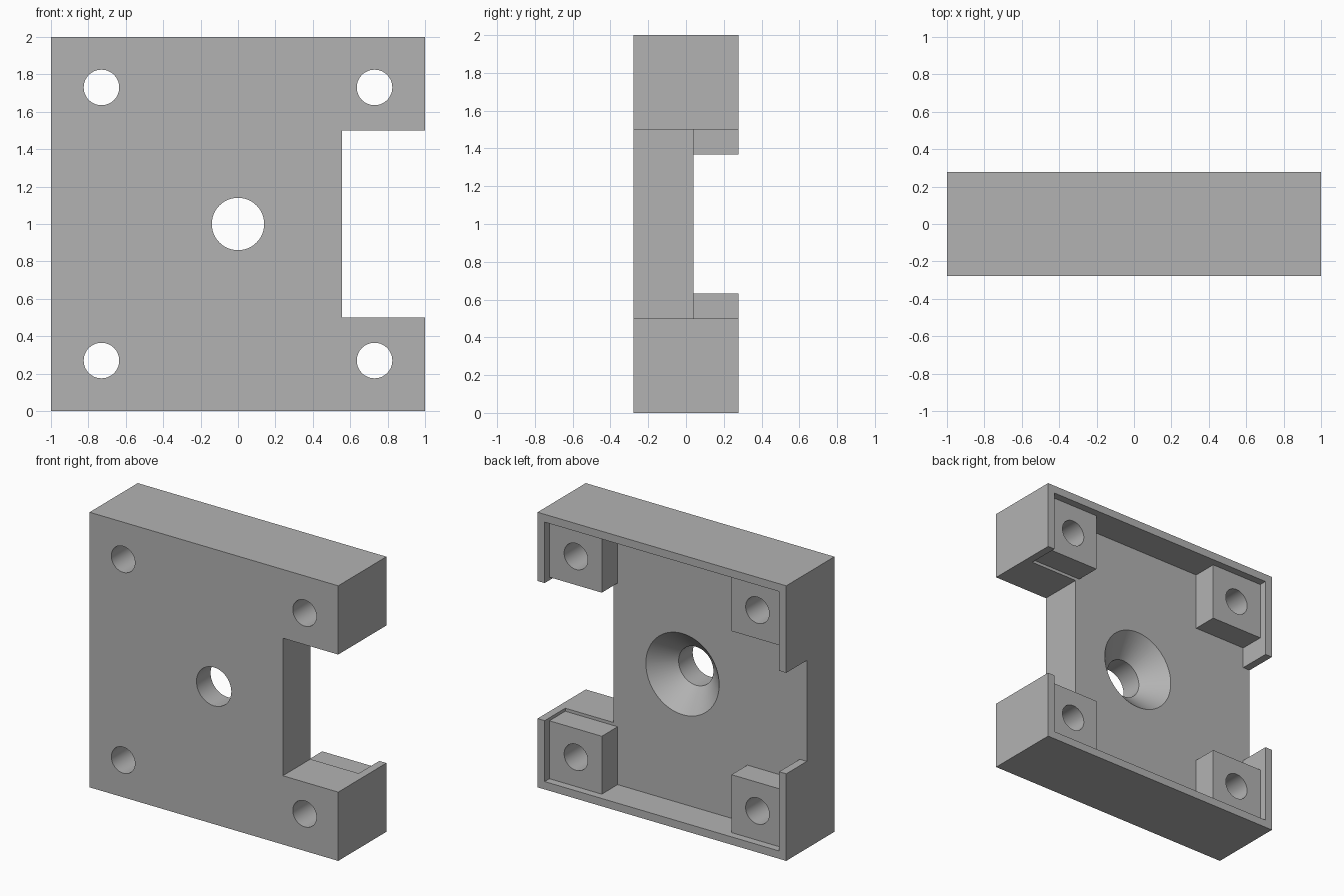
import bpy, bmesh
from math import cos, sin, pi, radians

old = bpy.data.objects.get("Cube")
if old:
    bpy.data.objects.remove(old)

# Main dimensions
DEPTH = 0.277      # half thickness of the block
FLOOR = 0.04       # pocket floor
WALL = 0.057       # rim thickness
BOSS_TOP = 0.222   # bosses sit just below the rim
HOLE = 0.73        # screw hole offset from the middle

grey = bpy.data.materials.new("plain grey")
grey.use_nodes = True
colour = (0.45, 0.45, 0.45, 1)
grey.diffuse_color = colour
grey.node_tree.nodes["Principled BSDF"].inputs["Base Color"].default_value = colour


def loft(name, rings):
    """Closed solid through matching rings of points."""
    bm = bmesh.new()
    loops = [[bm.verts.new(p) for p in ring] for ring in rings]
    n = len(loops[0])
    for a, b in zip(loops, loops[1:]):
        for i in range(n):
            j = (i + 1) % n
            bm.faces.new((a[i], a[j], b[j], b[i]))
    bm.faces.new(loops[0])
    bm.faces.new(loops[-1])
    bmesh.ops.recalc_face_normals(bm, faces=bm.faces)
    mesh = bpy.data.meshes.new(name)
    bm.to_mesh(mesh)
    bm.free()
    mesh.materials.append(grey)
    obj = bpy.data.objects.new(name, mesh)
    bpy.context.collection.objects.link(obj)
    return obj


def prism(name, outline, y0, y1):
    """Extrude an x, z outline along y."""
    return loft(name, [[(x, y, z) for x, z in outline] for y in (y0, y1)])


def box(name, x0, x1, y0, y1, z0, z1):
    return prism(name, [(x0, z0), (x1, z0), (x1, z1), (x0, z1)], y0, y1)


def lathe(name, x, z, profile, sides=64):
    """Turned solid about an axis along y, from (y, radius) pairs."""
    turn = [2 * pi * i / sides for i in range(sides)]
    return loft(name, [[(x + r * cos(t), y, z + r * sin(t)) for t in turn]
                       for y, r in profile])


def combine(target, tool, operation):
    tool.hide_render = True
    mod = target.modifiers.new(tool.name, "BOOLEAN")
    mod.operation = operation
    mod.solver = "EXACT"
    mod.object = tool
    bpy.context.view_layer.objects.active = target
    bpy.ops.object.modifier_apply(modifier=mod.name)
    bpy.data.objects.remove(tool)


# Outer block
block = box("mounting_block", -1, 1, -DEPTH, DEPTH, 0, 2)

# Rear pocket with an opening through the side wall
inner, low = 1 - WALL, 0.633
pocket = [(inner, WALL), (inner, 2 - WALL), (-inner, 2 - WALL), (-inner, 2 - low),
          (-1.2, 2 - low), (-1.2, low), (-inner, low), (-inner, WALL)]
combine(block, prism("pocket_cutter", pocket, FLOOR, 0.5), "DIFFERENCE")

# Full-depth notch in the other side
combine(block, box("notch_cutter", 0.555, 1.2, -0.5, 0.5, 0.5, 1.5), "DIFFERENCE")

# Corner bosses, sunk into floor and walls, with their screw holes
corners = [(sx, sz) for sx in (-1, 1) for sz in (-1, 1)]
for sx, sz in corners:
    xs = sorted((sx * 0.522, sx * 0.97))
    zs = sorted((1 + sz * 0.522, 1 + sz * 0.97))
    combine(block, box("corner_boss", *xs, 0, BOSS_TOP, *zs), "UNION")
for sx, sz in corners:
    hole = lathe("screw_hole_cutter", sx * HOLE, 1 + sz * HOLE,
                 [(-0.5, 0.095), (0.5, 0.095)])
    combine(block, hole, "DIFFERENCE")

# Central hole with a conical countersink from the rear
sink = lathe("countersink_cutter", 0, 1,
             [(-0.5, 0.14), (-0.115, 0.14), (0.085, 0.34)])
combine(block, sink, "DIFFERENCE")

# Smooth round holes, sharp edges elsewhere
bpy.ops.object.select_all(action="DESELECT")
block.select_set(True)
bpy.context.view_layer.objects.active = block
bpy.ops.object.shade_smooth_by_angle(angle=radians(30))
